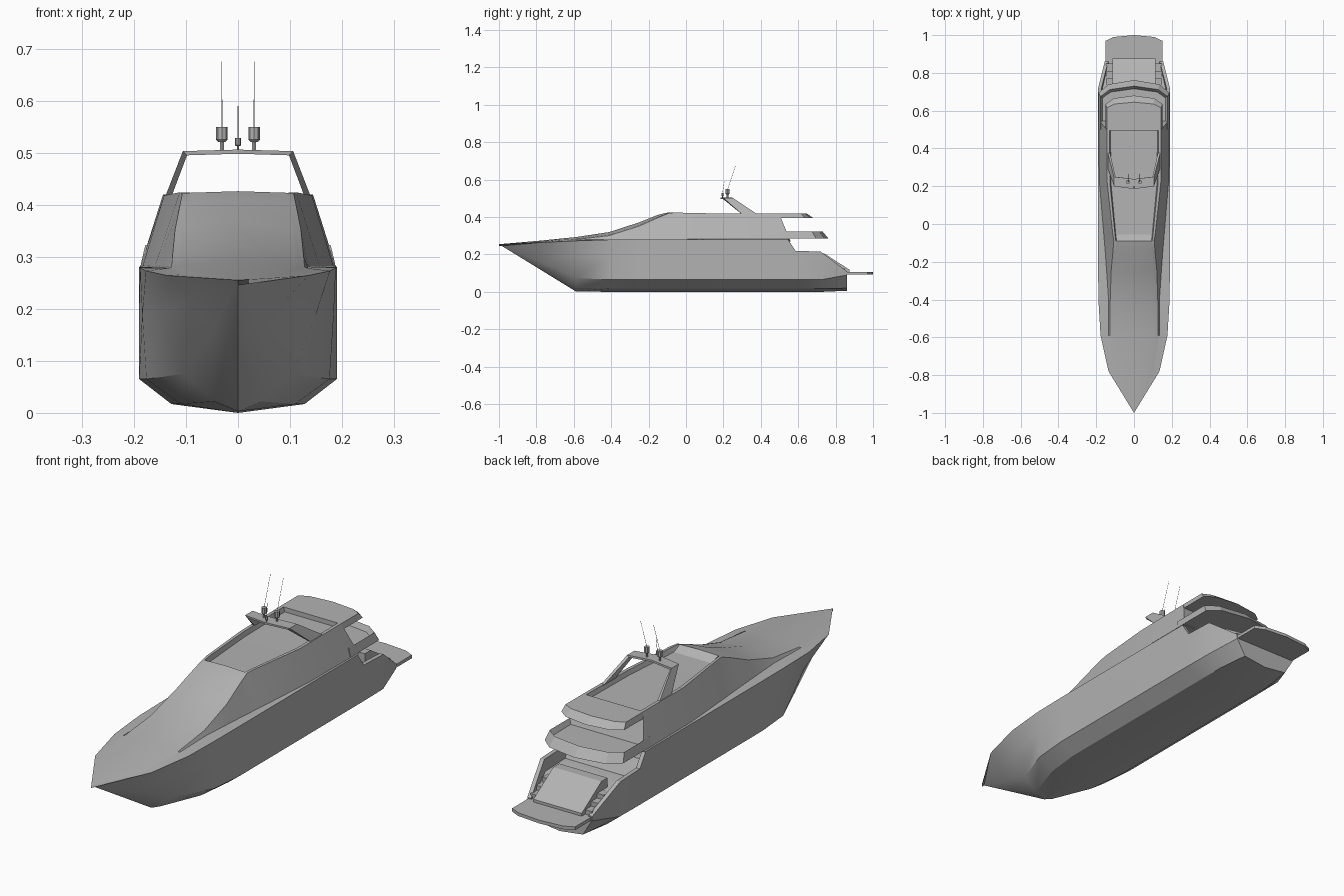
import bpy, bmesh, math
from mathutils import Vector

cube = bpy.data.objects.get("Cube")
if cube:
    bpy.data.objects.remove(cube, do_unlink=True)

grey = bpy.data.materials.new("plain grey")
grey.use_nodes = True
colour = (0.45, 0.45, 0.45, 1)
grey.diffuse_color = colour
grey.node_tree.nodes["Principled BSDF"].inputs["Base Color"].default_value = colour


def finish(name, bm, smooth=False):
    bmesh.ops.remove_doubles(bm, verts=bm.verts, dist=0.0002)
    bmesh.ops.recalc_face_normals(bm, faces=bm.faces)
    mesh = bpy.data.meshes.new(name)
    bm.to_mesh(mesh)
    bm.free()
    mesh.materials.append(grey)
    obj = bpy.data.objects.new(name, mesh)
    bpy.context.collection.objects.link(obj)
    if smooth:
        bpy.ops.object.select_all(action='DESELECT')
        obj.select_set(True)
        bpy.context.view_layer.objects.active = obj
        bpy.ops.object.shade_smooth_by_angle(angle=math.radians(25))
    return obj


def skin(rings):
    """Bridge closed rings of points and cap both ends."""
    bm = bmesh.new()
    loops = [[bm.verts.new(p) for p in ring] for ring in rings]
    n = len(loops[0])
    for a, b in zip(loops, loops[1:]):
        for i in range(n):
            j = (i + 1) % n
            bm.faces.new((a[i], a[j], b[j], b[i]))
    bm.faces.new(loops[0])
    bm.faces.new(loops[-1])
    return bm


def ring(y, half, rake=0.0):
    """Mirror a half section that starts and ends on the centre line."""
    full = half + [(-x, z) for x, z in reversed(half[1:-1])]
    return [(x, y - rake * (z - 0.28), z) for x, z in full]


# Hull: keel, bilge, chine, topside, sheer, bulwark cap and deck
def hull_half(sheer, mid, chine, bilge, keel, drop):
    x, z = sheer
    inner = max(x - 0.018, 0)
    return [(0, keel), bilge, chine, mid, sheer, (inner, z),
            (inner * 0.97, z - drop), (0, z - drop)]


bow = (0, 0.255)
side, chine, bilge = (0.19, 0.2), (0.19, 0.065), (0.128, 0.017)
hull = [
    ring(-1, hull_half(bow, bow, bow, bow, 0.255, 0)),
    ring(-0.78, hull_half((0.135, 0.264), (0.09, 0.215), (0.045, 0.16), (0.015, 0.128), 0.12, 0.02)),
    ring(-0.59, hull_half((0.177, 0.273), (0.15, 0.19), (0.105, 0.075), (0.045, 0.022), 0.003, 0.02)),
    ring(-0.41, hull_half((0.188, 0.279), (0.184, 0.19), (0.176, 0.065), (0.11, 0.017), 0, 0.02)),
    ring(-0.25, hull_half((0.19, 0.28), side, chine, bilge, 0, 0.02)),
    ring(0.545, hull_half((0.19, 0.28), side, chine, bilge, 0, 0.04)),
    ring(0.585, hull_half((0.19, 0.22), (0.19, 0.18), chine, bilge, 0, 0.05)),
    ring(0.72, hull_half((0.19, 0.215), (0.19, 0.16), (0.188, 0.065), bilge, 0, 0.05)),
    ring(0.86, hull_half((0.155, 0.11), (0.154, 0.105), (0.152, 0.09), (0.11, 0.02), 0.006, 0.01)),
]
finish("hull", skin(hull), True)


# Foredeck and cabin: shelf, side wall, roof edge and sunken upper deck
def cabin(y, base, inner, ridge, crown, well=0.0, rake=0.0):
    x, z = ridge
    if well:
        top = [(x * 0.9, z), (x * 0.86, z - well), (0, z - well)]
    else:
        top = [(x * f, crown + (z - crown) * f * f) for f in (0.9, 0.86, 0)]
    return ring(y, [(0, base[1] - 0.01), base, inner, ridge] + top, rake)


rim = (0.19, 0.28)
body = [
    cabin(-1, bow, bow, bow, 0.255),
    cabin(-0.78, (0.135, 0.264), (0.11, 0.266), (0.1, 0.267), 0.274),
    cabin(-0.59, (0.177, 0.273), (0.135, 0.278), (0.128, 0.28), 0.293),
    cabin(-0.41, (0.188, 0.279), (0.134, 0.281), (0.126, 0.301), 0.32),
    cabin(-0.25, rim, (0.145, 0.281), (0.121, 0.352), 0.372),
    cabin(-0.15, rim, (0.152, 0.281), (0.112, 0.397), 0.412),
    cabin(-0.09, rim, (0.157, 0.281), (0.107, 0.422), 0.426),
    cabin(-0.055, rim, (0.16, 0.281), (0.112, 0.424), 0.424, 0.022),
    cabin(0.22, rim, (0.183, 0.283), (0.142, 0.418), 0.418, 0.02),
    cabin(0.555, rim, (0.187, 0.284), (0.144, 0.42), 0.42, 0.02, 0.41),
]
finish("cabin", skin(body), True)


# Overhanging aft decks with chevron trailing edges
def aft_deck(name, front, low, high, recess=0.0):
    rings = []
    for width, corner, tip, z in (low, high):
        rings.append([(-width, front, z), (width, front, z), (width, corner, z),
                      (width * 0.72, (corner + 2 * tip) / 3, z), (0, tip, z),
                      (-width * 0.72, (corner + 2 * tip) / 3, z), (-width, corner, z)])
    bm = skin(rings)
    if recess:
        bmesh.ops.recalc_face_normals(bm, faces=bm.faces)
        top = max(bm.faces, key=lambda f: f.calc_center_median().z)
        bmesh.ops.inset_region(bm, faces=[top], thickness=0.014)
        for v in top.verts:
            v.co.z -= recess
    finish(name, bm)


aft_deck("upper_aft_deck", 0.495, (0.15, 0.635, 0.68, 0.395), (0.144, 0.615, 0.645, 0.42))
aft_deck("middle_aft_deck", 0.5, (0.187, 0.695, 0.762, 0.285), (0.178, 0.675, 0.73, 0.323), 0.022)


# Swim platform
aft_deck("swim_platform", 0.82, (0.15, 0.97, 1.0, 0.092), (0.15, 0.97, 1.0, 0.106))

# Sloping stern door between the steps
door = [(0.7, 0.12), (0.7, 0.205), (0.74, 0.205), (0.875, 0.118), (0.875, 0.095)]
finish("stern_door", skin([[(x, y, z) for y, z in door] for x in (-0.115, 0.115)]))

# Steps at each side of the stern door
for s, label in ((1, "left"), (-1, "right")):
    for k in range(3):
        y, z = 0.73 + 0.04 * k, 0.165 - 0.02 * k
        outline = [(y, 0.1), (y, z), (y + 0.04, z), (y + 0.04, 0.1)]
        finish(f"{label}_stern_step_{k + 1}",
               skin([[(s * x, a, b) for a, b in outline] for x in (0.114, 0.147)]))

# Radar arch: raked legs joined by a thin crossbar
arch_half = [
    (0.142, 0.41, 0.13, 0.41, 0.305, 0.39),
    (0.106, 0.503, 0.098, 0.495, 0.2, 0.25),
    (0, 0.506, 0, 0.498, 0.185, 0.238),
]
nodes = arch_half + [(-a, b, -c, d, e, f) for a, b, c, d, e, f in reversed(arch_half[:-1])]
finish("radar_arch", skin([[(a, e, b), (a, f, b), (c, f, d), (c, e, d)]
                           for a, b, c, d, e, f in nodes]))


# Antennas: stem, housing and whip
def rod(bm, start, end, r1, r2, sides):
    start, end = Vector(start), Vector(end)
    axis = end - start
    made = bmesh.ops.create_cone(bm, cap_ends=True, segments=sides, radius1=r1,
                                 radius2=r2, depth=axis.length)
    turn = axis.to_track_quat('Z', 'Y').to_matrix()
    for v in made["verts"]:
        v.co = turn @ v.co + (start + end) / 2


def antenna(name, x, y, size, tip):
    bm = bmesh.new()
    base = 0.503
    rod(bm, (x, y, base), (x, y, base + size * 2), size * 0.4, size * 0.4, 6)
    rod(bm, (x, y, base + size * 1.6), (x, y, base + size * 2), size * 0.6, size, 8)
    rod(bm, (x, y, base + size * 2), (x, y, base + size * 4.2), size, size, 8)
    rod(bm, (x, y, base + size * 4), tip, 0.0009, 0.0006, 5)
    finish(name, bm)


antenna("left_antenna", 0.031, 0.222, 0.011, (0.031, 0.265, 0.675))
antenna("right_antenna", -0.031, 0.222, 0.011, (-0.031, 0.265, 0.675))
antenna("centre_antenna", 0, 0.195, 0.006, (0, 0.205, 0.59))
